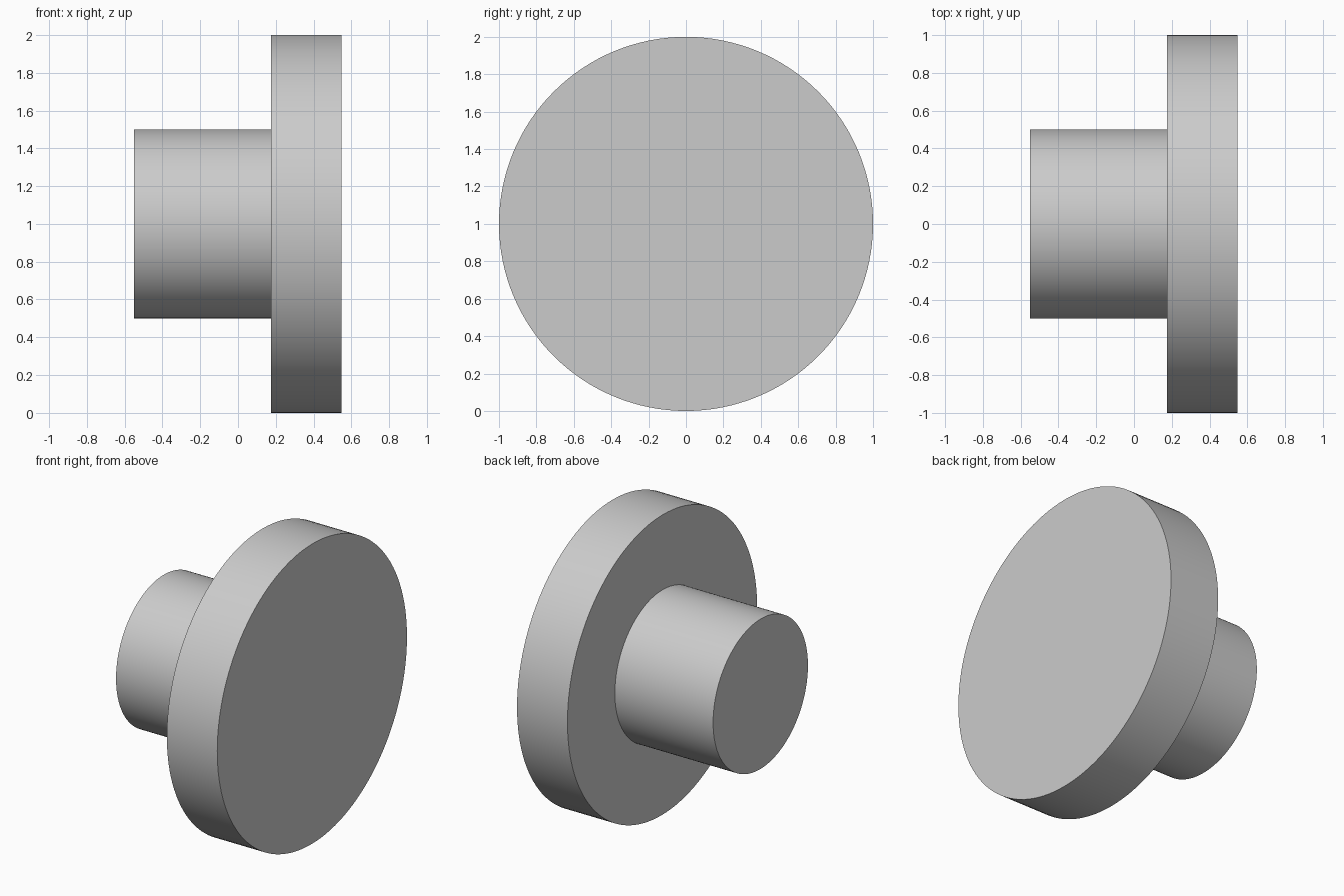
import bpy
import math

cube = bpy.data.objects.get("Cube")
if cube:
    bpy.data.objects.remove(cube, do_unlink=True)

# Plain grey metal
grey = bpy.data.materials.new("plain_grey")
grey.use_nodes = True
colour = (0.6, 0.6, 0.6, 1.0)
grey.diffuse_color = colour
grey.node_tree.nodes["Principled BSDF"].inputs["Base Color"].default_value = colour

AXIS_HEIGHT = 1.0


def disc(name, radius, x_start, x_end):
    """Round solid lying along the x axis."""
    bpy.ops.mesh.primitive_cylinder_add(
        vertices=128, radius=radius, depth=x_end - x_start,
        location=((x_start + x_end) / 2, 0, AXIS_HEIGHT),
        rotation=(0, math.pi / 2, 0))
    obj = bpy.context.object
    obj.name = name
    obj.data.materials.append(grey)
    bpy.ops.object.transform_apply(location=False, rotation=True, scale=True)
    bpy.ops.object.shade_smooth_by_angle(angle=math.radians(30))
    return obj


# Wide flange on the left, narrower hub on the right
disc("flange", 1.0, 0.175, 0.547)
disc("hub", 0.5, -0.55, 0.175)
